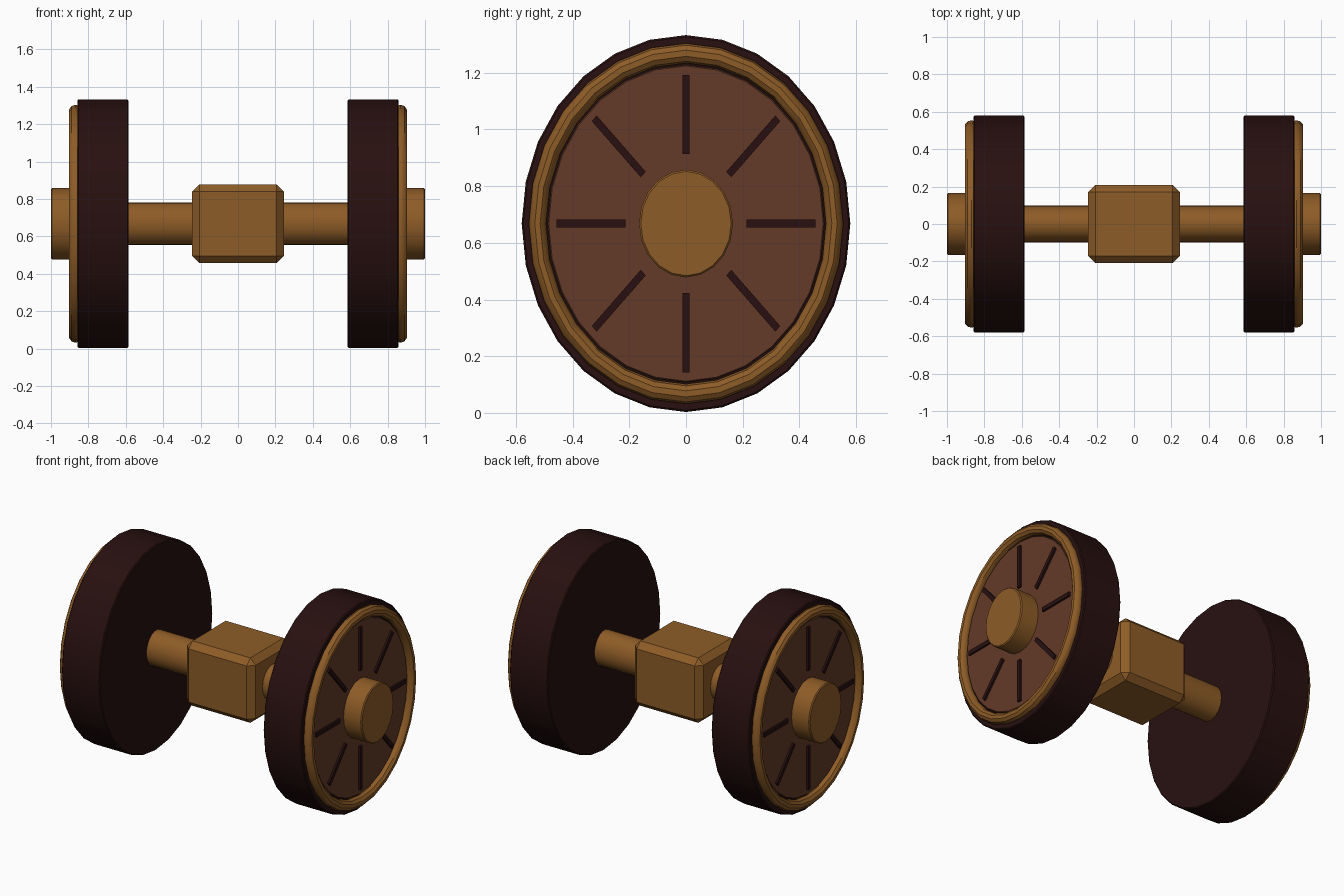
import bpy, math
from mathutils import Matrix

if "Cube" in bpy.data.objects:
    bpy.data.objects.remove(bpy.data.objects["Cube"])

CZ = 0.668       # axle height
RY = 0.872       # wheels are narrower in y than in z


def material(name, rgb):
    m = bpy.data.materials.new(name)
    m.diffuse_color = (*rgb, 1)
    m.use_nodes = True
    m.node_tree.nodes["Principled BSDF"].inputs["Base Color"].default_value = m.diffuse_color
    return m


brass = material("golden wood", (0.27, 0.107, 0.020))
dark = material("dark tyre", (0.021, 0.005, 0.005))
brown = material("reddish brown", (0.127, 0.042, 0.021))


def finish(name, mat, bevel=0, smooth=True):
    ob = bpy.context.object
    ob.name = name
    ob.data.materials.append(mat)
    if bevel:
        b = ob.modifiers.new("bevel", 'BEVEL')
        b.width, b.segments = bevel, 1
        b.limit_method, b.angle_limit = 'ANGLE', math.radians(50)
        bpy.ops.object.modifier_apply(modifier=b.name)
    if smooth:
        bpy.ops.object.shade_smooth_by_angle(angle=math.radians(35))
    return ob


def to_x_axis(ob):
    """Turn a z-axis round part onto the x axis and squash it in y."""
    ob.data.transform(Matrix.Diagonal((1, RY, 1, 1)) @ Matrix.Rotation(math.pi / 2, 4, 'Y'))


def disc(name, mat, x0, x1, radius, sides, bevel=0):
    bpy.ops.mesh.primitive_cylinder_add(vertices=sides, radius=radius, depth=abs(x1 - x0))
    to_x_axis(bpy.context.object)
    bpy.context.object.location = ((x0 + x1) / 2, 0, CZ)
    return finish(name, mat, bevel)


# Central block and axle
bpy.ops.mesh.primitive_cube_add(size=1, location=(0, 0, CZ))
bpy.context.object.data.transform(Matrix.Diagonal((0.49, 0.416, 0.42, 1)))
finish("centre_block", brass, 0.038, smooth=False)
disc("axle", brass, -0.6, 0.6, 0.113, 28)

for side, s in (("left", -1), ("right", 1)):
    # Tyre, face panel and hub
    disc(side + "_tyre", dark, s * 0.586, s * 0.858, 0.665, 28, 0.006)
    disc(side + "_face_panel", brown, s * 0.84, s * 0.872, 0.56, 28, 0.004)
    disc(side + "_hub", brass, s * 0.85, s, 0.19, 20, 0.006)

    # Rounded rim ring
    bpy.ops.mesh.primitive_torus_add(major_radius=0.601, minor_radius=0.035,
                                     major_segments=28, minor_segments=10)
    to_x_axis(bpy.context.object)
    bpy.context.object.location = (s * 0.869, 0, CZ)
    finish(side + "_rim_ring", brass)

    # Radial spoke bars
    for i in range(8):
        bpy.ops.mesh.primitive_cube_add(size=1, location=(s * 0.874, 0, CZ))
        a = Matrix.Rotation(i * math.pi / 4, 4, 'X')
        bpy.context.object.data.transform(
            Matrix.Diagonal((1, RY, 1, 1)) @ a @ Matrix.Translation((0, 0, 0.385))
            @ Matrix.Diagonal((0.02, 0.028, 0.28, 1)))
        finish(f"{side}_spoke_{i + 1}", dark, smooth=False)
